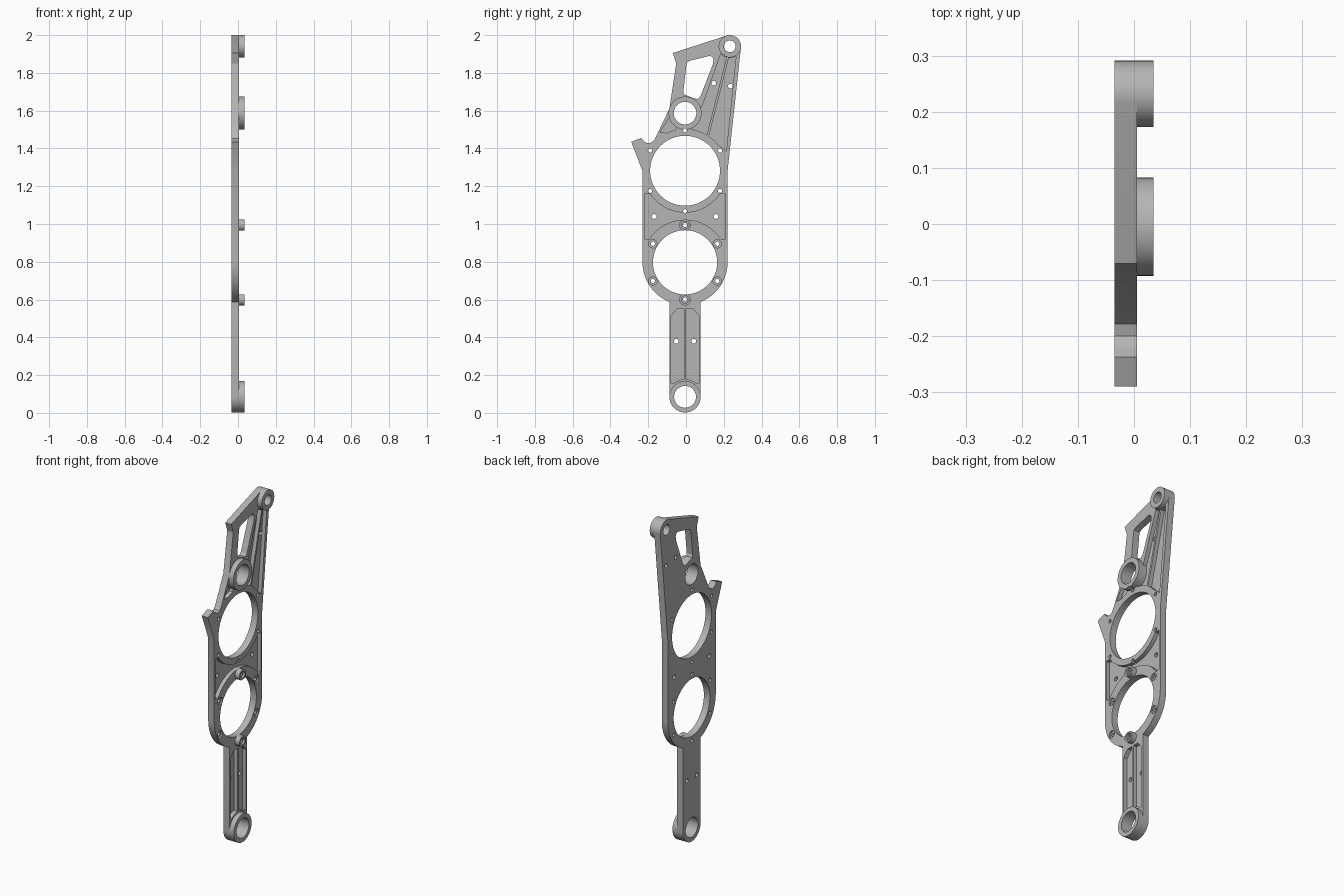
import bpy, bmesh
from math import cos, sin, radians, pi

cube = bpy.data.objects.get("Cube")
if cube:
    bpy.data.objects.remove(cube, do_unlink=True)

gray = bpy.data.materials.new("plain_gray")
gray.use_nodes = True
tone = (0.46, 0.46, 0.46, 1)
gray.diffuse_color = tone
gray.node_tree.nodes["Principled BSDF"].inputs["Base Color"].default_value = tone

# Plate thickness runs along x
BACK, FACE, FLOOR, TOP = -0.0345, 0.005, -0.018, 0.0345
MID = -0.005
LOWER, UPPER = (MID, 0.797), (MID, 1.282)
FOOT, PIVOT, TIP = (MID, 0.085), (MID, 1.587), (0.232, 1.941)


def arc(c, r, a, b, n=24):
    return [(c[0] + r * cos(radians(a + (b - a) * i / n)),
             c[1] + r * sin(radians(a + (b - a) * i / n))) for i in range(n + 1)]


def disc(c, r, n=48):
    return arc(c, r, 0, 360, n)[:-1]


def mirror(pts):
    return [(2 * MID - y, z) for y, z in reversed(pts)]


def prisms(name, items):
    """Extrude each (outline, x0, x1) along x into one object."""
    bm = bmesh.new()
    for pts, x0, x1 in items:
        f = bm.faces.new([bm.verts.new((x0, y, z)) for y, z in pts])
        ext = bmesh.ops.extrude_face_region(bm, geom=[f])["geom"]
        verts = [v for v in ext if isinstance(v, bmesh.types.BMVert)]
        bmesh.ops.translate(bm, verts=verts, vec=(x1 - x0, 0, 0))
    bmesh.ops.recalc_face_normals(bm, faces=bm.faces)
    me = bpy.data.meshes.new(name)
    bm.to_mesh(me)
    bm.free()
    me.materials.append(gray)
    ob = bpy.data.objects.new(name, me)
    bpy.context.collection.objects.link(ob)
    return ob


def cut(ob, cutter):
    m = ob.modifiers.new("cut", 'BOOLEAN')
    m.operation, m.solver, m.object = 'DIFFERENCE', 'EXACT', cutter
    m.use_self = True
    bpy.context.view_layer.objects.active = ob
    bpy.ops.object.modifier_apply(modifier=m.name)


# Outer outline: foot, stem, lower ring, right edge, tip, window frame, hook
outline = (arc(FOOT, 0.083, 180, 360)
           + arc(LOWER, 0.225, -68.5, 0)
           + [(0.22, 1.28)]
           + arc(TIP, 0.059, -5, 105)
           + [(-0.07, 1.905), (-0.052, 1.85), (-0.088, 1.61), (-0.165, 1.45),
              (-0.178, 1.433), (-0.2, 1.427), (-0.22, 1.435), (-0.237, 1.455),
              (-0.29, 1.435), (-0.23, 1.28)]
           + arc(LOWER, 0.225, 180, 248.5))
plate = prisms("side_plate", [(outline, BACK, FACE)])

# Recessed pockets, trimmed so the ring and boss rims stay full height
stem = [(0.0, 0.155), (0.069, 0.155), (0.069, 0.515), (0.035, 0.553), (0.0, 0.553)]
waist = [(-0.22, 0.92), (0.21, 0.92), (0.21, 1.16), (-0.22, 1.16)]
outer_strip = [(0.232, 1.9), (0.266, 1.9), (0.213, 1.385), (0.12, 1.46)]
inner_strip = [(0.184, 1.9), (0.219, 1.9), (0.107, 1.46), (0.02, 1.48),
               (0.05, 1.56), (0.09, 1.635)]
small_corner = [(-0.088, 1.565), (-0.138, 1.485), (-0.06, 1.48), (-0.04, 1.55)]
pockets = prisms("pocket_cutter", [(p, FLOOR, 0.05) for p in
                 (stem, mirror(stem), waist, outer_strip, inner_strip, small_corner)])
bolts = arc(LOWER, 0.197, 30, 330, 5)
rims = prisms("rim_cutter", [(disc(c, r), -0.1, 0.1) for c, r in
              ((FOOT, 0.093), (PIVOT, 0.0875), (TIP, 0.062),
               (LOWER, 0.226), (UPPER, 0.222), (bolts[1], 0.031))])
cut(pockets, rims)
cut(plate, pockets)

# Through holes
window = [(0.002, 1.84), (0.006, 1.855), (0.022, 1.865), (0.125, 1.89), (0.14, 1.885),
          (0.146, 1.87), (0.142, 1.845), (0.076, 1.675), (0.062, 1.662), (0.045, 1.664),
          (0.01, 1.678), (-0.008, 1.684), (-0.014, 1.7)]
bores = [(FOOT, 0.058), (PIVOT, 0.06), (TIP, 0.031), (LOWER, 0.17), (UPPER, 0.185)]
bores += [(p, 0.011) for p in bolts]
bores += [(p, 0.0105) for p in arc(UPPER, 0.2135, 30, 330, 5)]
bores += [(p, 0.0125) for p in ((-0.051, 0.379), (0.041, 0.379), (-0.169, 1.04),
                                (0.159, 1.04), (0.147, 1.746), (0.235, 1.73))]
holes = prisms("hole_cutter", [(disc(c, r, 64 if r > 0.1 else 32), -0.1, 0.1)
                               for c, r in bores] + [(window, -0.1, 0.1)])
cut(plate, holes)

# Shallow counterbores around the four side bolts
seats = prisms("seat_cutter", [(disc(p, 0.022, 32), -0.004, 0.05)
                               for i, p in enumerate(bolts) if i not in (1, 4)])
cut(plate, seats)

# Raised bosses on the face
parts = [plate]
for name, c, r in (("foot_boss", FOOT, 0.083), ("pivot_boss", PIVOT, 0.0875),
                   ("tip_boss", TIP, 0.059), ("upper_bolt_boss", bolts[1], 0.031),
                   ("lower_bolt_boss", bolts[4], 0.031)):
    boss = prisms(name, [(disc(c, r), FACE, TOP)])
    cut(boss, holes)
    if "bolt" in name:
        seat = prisms("bolt_seat_cutter", [(disc(c, 0.02, 32), 0.022, 0.05)])
        cut(boss, seat)
        bpy.data.objects.remove(seat, do_unlink=True)
    parts.append(boss)

for helper in (pockets, rims, holes, seats):
    bpy.data.objects.remove(helper, do_unlink=True)

# Smooth round walls, keep machined edges sharp
bpy.ops.object.select_all(action='DESELECT')
for ob in parts:
    ob.select_set(True)
bpy.context.view_layer.objects.active = plate
bpy.ops.object.shade_smooth_by_angle(angle=radians(25))
